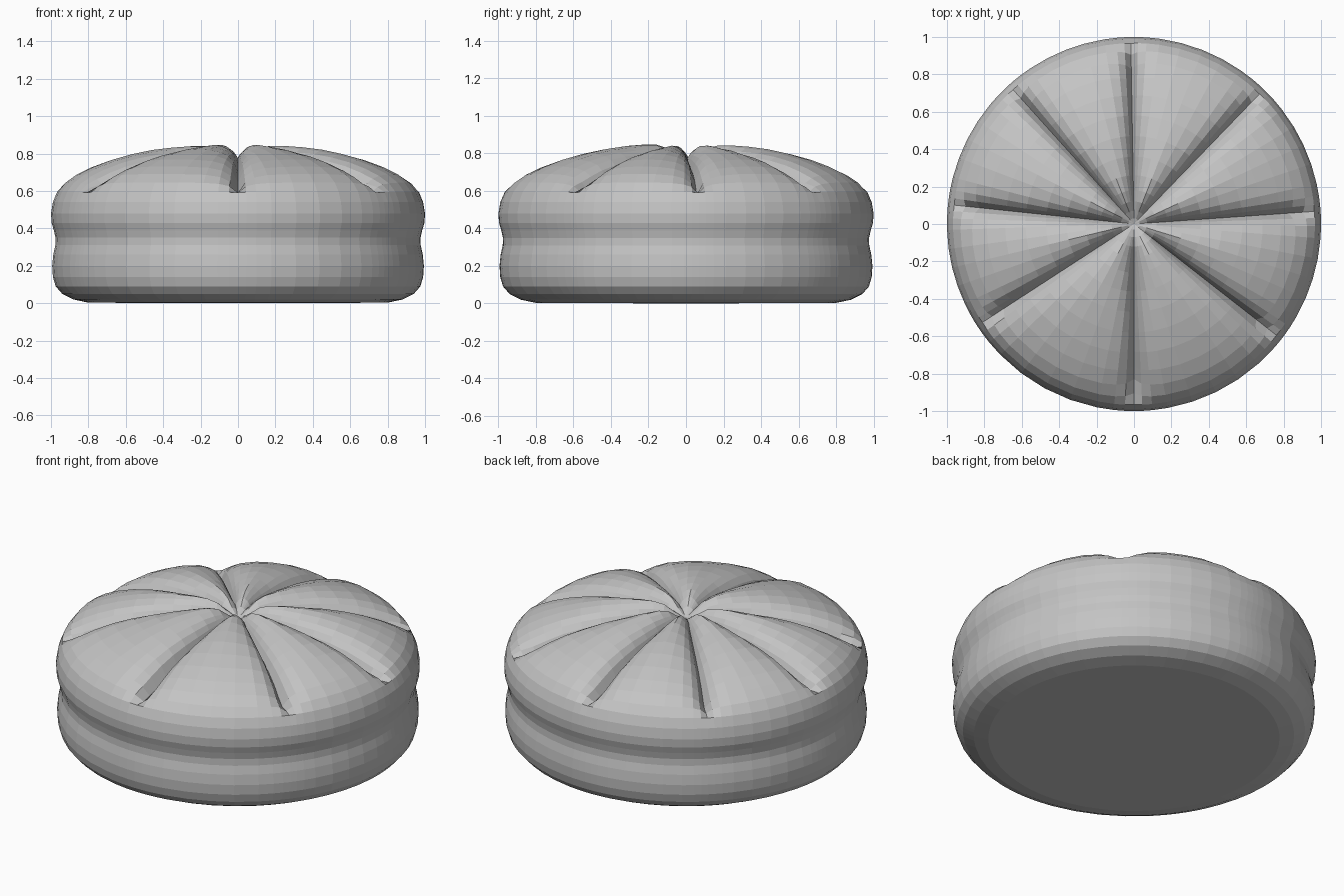
import bpy, bmesh, math
from mathutils import Vector

if "Cube" in bpy.data.objects:
    bpy.data.objects.remove(bpy.data.objects["Cube"])

# Outer profile of the cushion (radius, height), bottom to dimple
PROFILE = [(0.80, 0.003), (0.88, 0.02), (0.94, 0.05), (0.975, 0.09), (0.99, 0.14), (0.994, 0.20),
           (0.988, 0.26), (0.977, 0.31), (0.976, 0.35), (0.985, 0.39), (0.997, 0.43),
           (1.0, 0.48), (0.99, 0.54), (0.968, 0.595), (0.93, 0.645), (0.87, 0.69),
           (0.79, 0.73), (0.69, 0.768), (0.58, 0.80), (0.47, 0.825), (0.36, 0.843),
           (0.26, 0.853), (0.18, 0.855), (0.12, 0.84), (0.07, 0.80), (0.03, 0.765)]
# Directions of the gathered folds, in degrees
CREASES = [4, 46, 91, 132, 174, 213, 270, 322]
# Sample positions between two folds, denser beside each fold
STEPS = [0, 0.05, 0.11, 0.2, 0.35, 0.5, 0.65, 0.8, 0.89, 0.95]


def smooth(a, b, x):
    t = min(1, max(0, (x - a) / (b - a)))
    return t * t * (3 - 2 * t)


angles = []
for i, a in enumerate(CREASES):
    gap = (CREASES[(i + 1) % len(CREASES)] - a) % 360
    angles += [math.radians(a + gap * s) for s in STEPS]


def nearest_fold(a):
    """Angular distance to the closest fold."""
    return min(abs((a - math.radians(c) + math.pi) % (2 * math.pi) - math.pi) for c in CREASES)


def folded_point(r, z, a):
    """Profile point pushed inward along the fold lines."""
    depth = 0.0
    if z > 0.56:
        d = nearest_fold(a) * r
        fade = smooth(0.58, 0.72, z) if r > 0.5 else 1
        depth = 0.10 * fade * smooth(0.0, 0.2, r) * math.exp(-d / 0.032)
        depth += 0.022 * fade * smooth(0.1, 0.4, r) * math.exp(-(d / 0.13) ** 2)
    # The push follows the surface: sideways at the rim, down on top
    tilt = smooth(0.6, 1.0, r) * 0.5
    return Vector(((r - depth * tilt) * math.cos(a), (r - depth * tilt) * math.sin(a), z - depth))


# Cushion body
bm = bmesh.new()
rings = [[bm.verts.new(folded_point(r, z, a)) for a in angles] for r, z in PROFILE]
n = len(angles)
for lo, hi in zip(rings, rings[1:]):
    for i in range(n):
        j = (i + 1) % n
        bm.faces.new((lo[i], lo[j], hi[j], hi[i]))

# Bottom and dimple centre
for ring, z in ((rings[0], 0.0), (rings[-1], 0.75)):
    centre = bm.verts.new((0, 0, z))
    for i in range(n):
        bm.faces.new((ring[i], ring[(i + 1) % n], centre))
bmesh.ops.recalc_face_normals(bm, faces=bm.faces[:])

mesh = bpy.data.meshes.new("gathered_cushion")
bm.to_mesh(mesh)
bm.free()
cushion = bpy.data.objects.new("gathered_cushion", mesh)
bpy.context.collection.objects.link(cushion)

# Plain grey fabric
fabric = bpy.data.materials.new("grey_fabric")
fabric.diffuse_color = (0.55, 0.55, 0.55, 1)
fabric.use_nodes = True
fabric.node_tree.nodes["Principled BSDF"].inputs["Base Color"].default_value = fabric.diffuse_color
mesh.materials.append(fabric)
